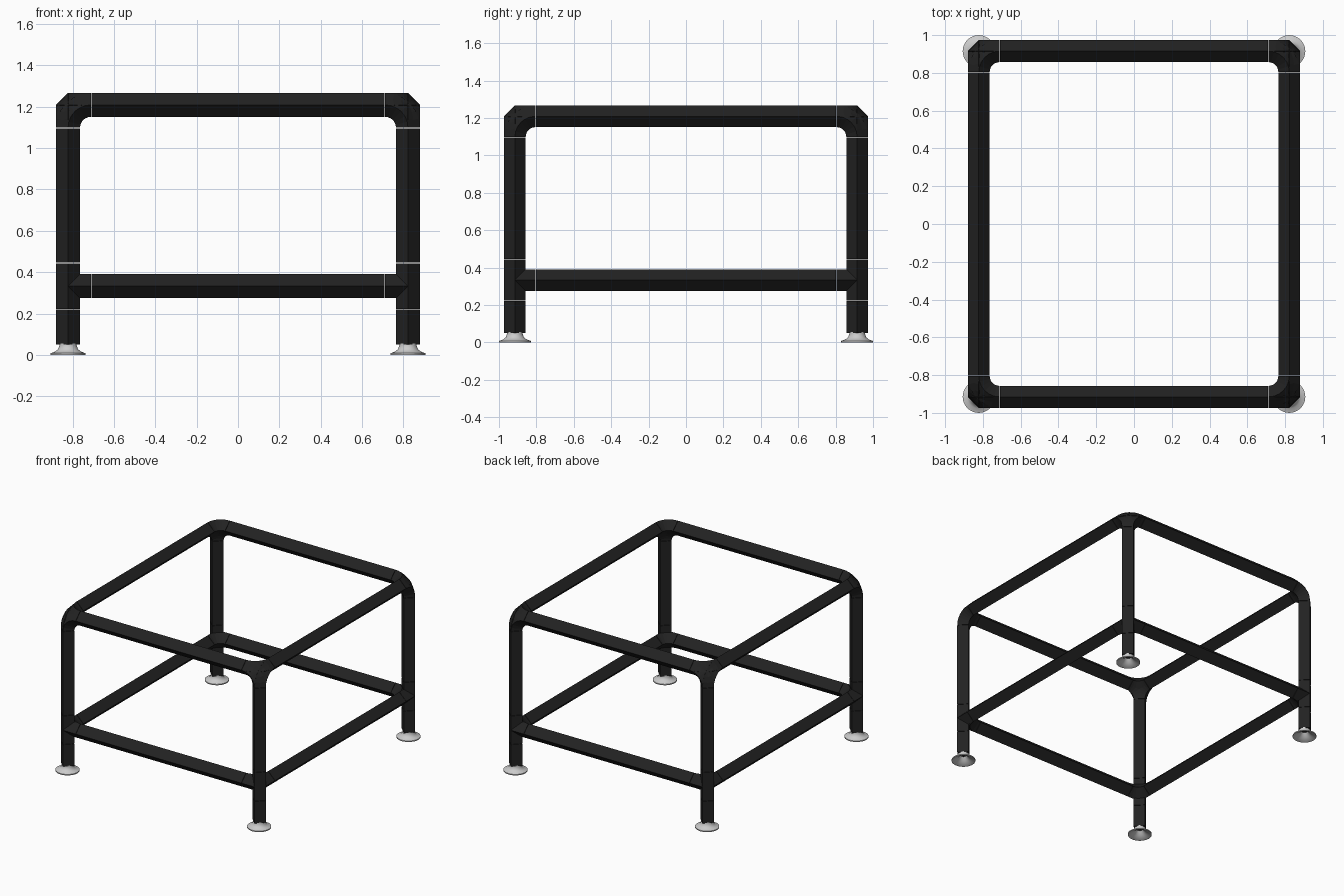
import bpy, bmesh, math
from mathutils import Vector, Matrix

cube = bpy.data.objects.get("Cube")
if cube:
    bpy.data.objects.remove(cube)

CX, CY = 0.822, 0.915        # leg axes
TOP, LOW = 1.209, 0.333      # rail heights
R = 0.058                    # tube half-diagonal
ARM = 0.11                   # reach of the joint fittings
GAP = 0.003                  # seam between tube and fitting


def material(name, color, rough):
    m = bpy.data.materials.new(name)
    m.use_nodes = True
    m.diffuse_color = (*color, 1)
    b = m.node_tree.nodes["Principled BSDF"]
    b.inputs["Base Color"].default_value = (*color, 1)
    b.inputs["Roughness"].default_value = rough
    return m


BLACK = material("black_coating", (0.016, 0.016, 0.016), 0.5)
GREY = material("light_grey_plastic", (0.6, 0.6, 0.6), 0.5)


def sweep(bm, path, tangents):
    """Sweep the diamond tube section along a path in an axis-aligned plane."""
    axes = [Vector(a) for a in ((1, 0, 0), (0, 1, 0), (0, 0, 1))]
    # plane normal: an axis perpendicular to every tangent
    side = next(a for a in axes if all(abs(a.dot(t)) < 1e-4 for t in tangents))
    rings = []
    for p, t in zip(path, tangents):
        up = side.cross(t)
        rings.append([bm.verts.new(p + d * R) for d in (side, up, -side, -up)])
    for a, b in zip(rings, rings[1:]):
        for i in range(4):
            j = (i + 1) % 4
            bm.faces.new((a[i], a[j], b[j], b[i]))
    bm.faces.new(rings[0][::-1])
    bm.faces.new(rings[-1])


def tube(bm, a, b):
    a, b = Vector(a), Vector(b)
    t = (b - a).normalized()
    sweep(bm, [a, b], [t, t])


def elbow(bm, c, u, v, steps=6):
    """Quarter bend from arm u to arm v around the joint centre c."""
    centre = c + (u + v) * ARM
    path, tans = [], []
    for i in range(steps + 1):
        a = math.pi / 2 * i / steps
        path.append(centre - v * ARM * math.cos(a) - u * ARM * math.sin(a))
        tans.append(v * math.sin(a) - u * math.cos(a))
    sweep(bm, path, tans)


def finish(bm, name, mat):
    bmesh.ops.recalc_face_normals(bm, faces=bm.faces)
    me = bpy.data.meshes.new(name)
    bm.to_mesh(me)
    bm.free()
    me.materials.append(mat)
    ob = bpy.data.objects.new(name, me)
    bpy.context.collection.objects.link(ob)
    return ob


def single_tube(name, a, b):
    bm = bmesh.new()
    tube(bm, a, b)
    finish(bm, name, BLACK)


# Horizontal rails, upper and lower
E = ARM + GAP
for level, z in (("upper", TOP), ("lower", LOW)):
    for label, s in (("front", -1), ("back", 1)):
        single_tube(f"{level}_{label}_rail", (-CX + E, s * CY, z), (CX - E, s * CY, z))
    for label, s in (("right", -1), ("left", 1)):
        single_tube(f"{level}_{label}_rail", (s * CX, -CY + E, z), (s * CX, CY - E, z))

# Foot section: hollow flared cup (radius, height)
FOOT = [(0.02, 0.045), (0.04, 0.02), (0.07, 0.004), (0.085, 0), (0.085, 0.008),
        (0.062, 0.016), (0.048, 0.028), (0.042, 0.045), (0.042, 0.055), (0.0, 0.055)]

for sx, xl in ((-1, "right"), (1, "left")):
    for sy, yl in ((-1, "front"), (1, "back")):
        x, y = sx * CX, sy * CY
        tag = f"{yl}_{xl}"
        inx, iny, down = Vector((-sx, 0, 0)), Vector((0, -sy, 0)), Vector((0, 0, -1))

        # Leg tubes above and below the lower joint
        single_tube(f"{tag}_upper_leg", (x, y, LOW + E), (x, y, TOP - E))
        single_tube(f"{tag}_lower_leg", (x, y, 0.05), (x, y, LOW - E))

        # Three-way corner made of merging bends
        bm = bmesh.new()
        c = Vector((x, y, TOP))
        for u, v in ((inx, iny), (iny, down), (down, inx)):
            elbow(bm, c, u, v)
        finish(bm, f"{tag}_corner_joint", BLACK)

        # Lower joint: straight sleeve, side arms and the bend between them
        bm = bmesh.new()
        c = Vector((x, y, LOW))
        tube(bm, c + down * ARM, c - down * ARM)
        tube(bm, c, c + inx * ARM)
        tube(bm, c, c + iny * ARM)
        elbow(bm, c, inx, iny)
        finish(bm, f"{tag}_lower_joint", BLACK)

        # Flared foot, lathed around the leg axis
        bm = bmesh.new()
        pts = [bm.verts.new((r, 0, z)) for r, z in FOOT]
        edges = [bm.edges.new(p) for p in zip(pts, pts[1:])]
        bmesh.ops.spin(bm, geom=pts + edges, cent=(0, 0, 0), axis=(0, 0, 1),
                       angle=math.tau, steps=32, use_duplicate=False)
        bmesh.ops.remove_doubles(bm, verts=bm.verts, dist=1e-4)
        bmesh.ops.transform(bm, matrix=Matrix.Translation((x, y, 0)), verts=bm.verts)
        foot = finish(bm, f"{tag}_foot", GREY)
        bpy.ops.object.select_all(action="DESELECT")
        foot.select_set(True)
        bpy.context.view_layer.objects.active = foot
        bpy.ops.object.shade_smooth_by_angle(angle=math.radians(40))
